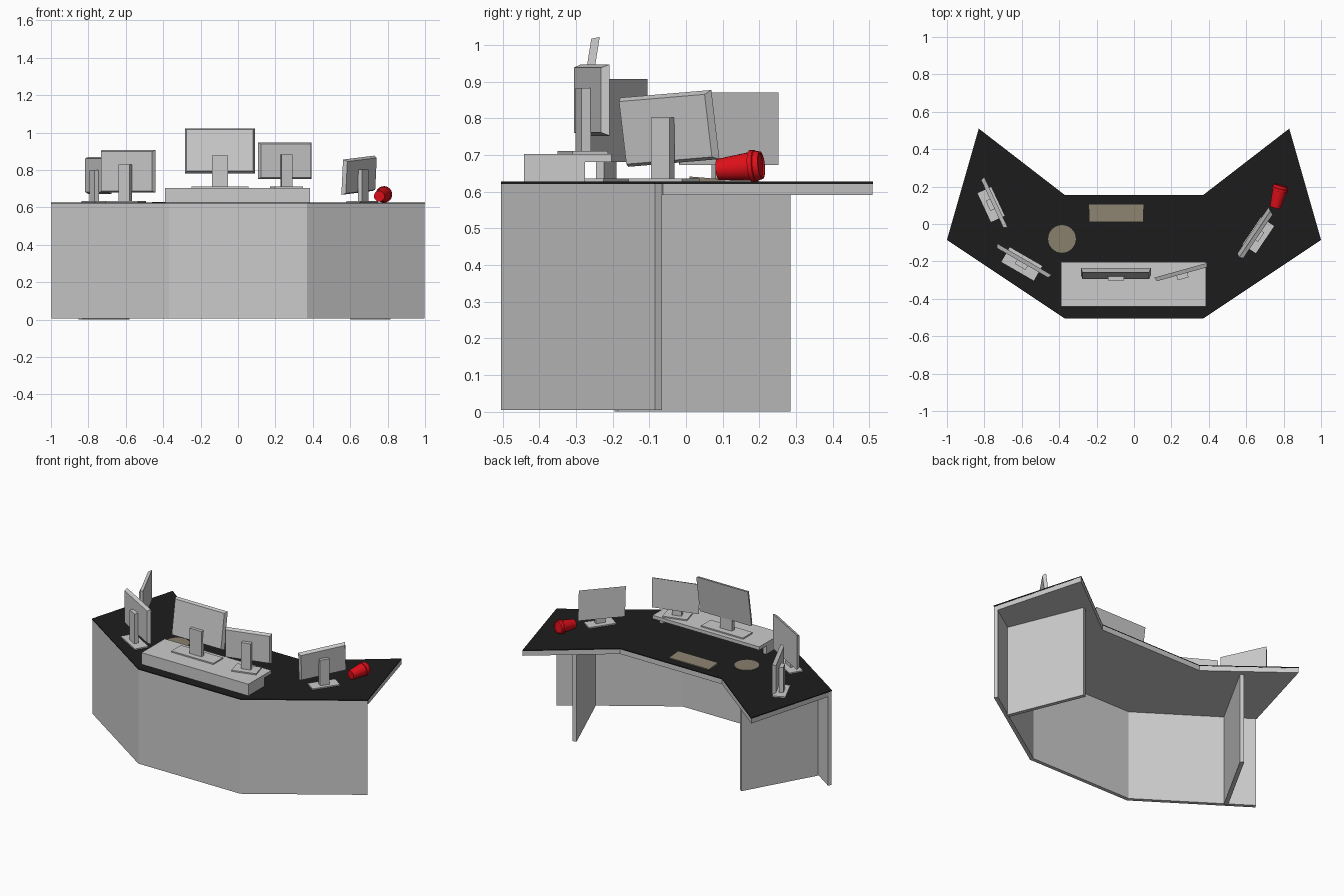
import bpy, bmesh, math
from mathutils import Matrix, Vector

if "Cube" in bpy.data.objects:
    bpy.data.objects.remove(bpy.data.objects["Cube"])


def material(name, rgb):
    m = bpy.data.materials.new(name)
    m.diffuse_color = (*rgb, 1)
    m.use_nodes = True
    m.node_tree.nodes["Principled BSDF"].inputs["Base Color"].default_value = m.diffuse_color
    return m


BLACK = material("black_top", (0.012, 0.012, 0.012))
TAN = material("tan", (0.25, 0.215, 0.155))
RED = material("red", (0.75, 0.005, 0.01))


def finish(name, bm, mat=None, matrix=None):
    bmesh.ops.recalc_face_normals(bm, faces=bm.faces)
    me = bpy.data.meshes.new(name)
    bm.to_mesh(me)
    bm.free()
    ob = bpy.data.objects.new(name, me)
    bpy.context.collection.objects.link(ob)
    if mat:
        me.materials.append(mat)
    if matrix:
        ob.matrix_world = matrix
    return ob


def prism(name, outline, z0, z1, mat=None):
    bm = bmesh.new()
    low = [bm.verts.new((x, y, z0)) for x, y in outline]
    high = [bm.verts.new((x, y, z1)) for x, y in outline]
    bm.faces.new(low)
    bm.faces.new(high)
    n = len(outline)
    for i in range(n):
        j = (i + 1) % n
        bm.faces.new((low[i], low[j], high[j], high[i]))
    return finish(name, bm, mat)


def box(name, lo, hi, matrix=None, mat=None, back_inset=0):
    bm = bmesh.new()
    bmesh.ops.create_cube(bm, size=1)
    mid = [(a + b) / 2 for a, b in zip(lo, hi)]
    size = [b - a for a, b in zip(lo, hi)]
    for v in bm.verts:
        back = v.co.y < 0
        v.co = Vector([m + c * s for m, c, s in zip(mid, v.co, size)])
        if back and back_inset:   # taper the rear face of a screen
            v.co.x -= math.copysign(back_inset, v.co.x - mid[0])
            v.co.z -= math.copysign(back_inset, v.co.z - mid[2])
    return finish(name, bm, mat, matrix)


def mirrored(pts):
    return pts + [(-x, y) for x, y in reversed(pts)]


# Desk top: black sheet over a grey slab
prism("desk_surface", mirrored([(0.37, 0.155), (0.83, 0.51), (1.0, -0.085), (0.37, -0.505)]),
      0.621, 0.627, BLACK)
prism("desk_slab", mirrored([(0.37, 0.155), (0.83, 0.508), (0.99, -0.063), (0.363, -0.481)]),
      0.59, 0.621)

# Folded front panel
outer = [(-0.998, -0.085), (-0.37, -0.505), (0.37, -0.505), (0.998, -0.085)]
inner = [(0.985, -0.065), (0.363, -0.481), (-0.363, -0.481), (-0.985, -0.065)]
prism("front_panel", outer + inner, 0.005, 0.621)


# Side support panels
def board(name, a, b, t, z0, z1):
    a, b = Vector(a), Vector(b)
    d = (b - a).normalized()
    n = Vector((-d.y, d.x)) * t / 2
    prism(name, [a + n, b + n, b - n, a - n], z0, z1)


board("left_support", (-0.592, 0.278), (-0.842, -0.168), 0.025, 0, 0.59)
board("right_support", (0.612, 0.28), (0.805, -0.19), 0.025, 0, 0.59)

# Monitor riser: front board, shelf, two side boards
box("riser_front", (-0.39, -0.442, 0.627), (0.385, -0.4, 0.703))
box("riser_shelf", (-0.39, -0.4, 0.681), (0.385, -0.203, 0.703))
for side, x in (("left", -0.39), ("right", 0.36)):
    box("riser_%s_side" % side, (x, -0.4, 0.627), (x + 0.025, -0.275, 0.681))


# Monitors: screen faces local +y, stand behind it
def monitor(name, pos, w, z0, z1, angle, base, neck, floor, tilt=0, roll=0):
    spin = Matrix.Translation((*pos, 0)) @ Matrix.Rotation(math.radians(angle), 4, 'Z')
    zc, h = (z0 + z1) / 2, (z1 - z0) / 2
    lean = (spin @ Matrix.Translation((0, 0, zc))
            @ Matrix.Rotation(math.radians(roll), 4, 'Y')
            @ Matrix.Rotation(math.radians(tilt), 4, 'X'))
    box(name + "_screen", (-w / 2, -0.011, -h), (w / 2, 0.011, h), lean, back_inset=0.009)
    bw, bd, by = base
    nw, top = neck
    box(name + "_base", (-bw / 2, by - bd / 2, floor), (bw / 2, by + bd / 2, floor + 0.008), spin)
    box(name + "_neck", (-nw / 2, -0.036, floor + 0.008), (nw / 2, -0.01, top), spin)


monitor("center_monitor", (-0.097, -0.265), 0.375, 0.783, 1.025, 0,
        (0.305, 0.1, -0.02), (0.085, 0.877), 0.703, tilt=-9)
monitor("right_center_monitor", (0.253, -0.258), 0.295, 0.752, 0.947, 15.5,
        (0.155, 0.1, -0.025), (0.06, 0.882), 0.703)
monitor("left_monitor", (-0.591, -0.198), 0.335, 0.68, 0.907, -30,
        (0.2, 0.09, -0.018), (0.066, 0.83), 0.627)
monitor("far_left_monitor", (-0.748, 0.112), 0.298, 0.673, 0.87, -65,
        (0.17, 0.08, -0.018), (0.06, 0.8), 0.627)
monitor("far_right_monitor", (0.65, -0.05), 0.3, 0.676, 0.866, 56,
        (0.175, 0.085, -0.018), (0.06, 0.802), 0.627, tilt=6, roll=-4)

# Keyboard (wedge) and round mat
key = box("keyboard", (-0.24, 0.01, 0.627), (0.05, 0.105, 0.633), mat=TAN)
for v in key.data.vertices:
    if v.co.z > 0.63 and v.co.y < 0.05:
        v.co.z = 0.641
circle = [(-0.385 + 0.074 * math.cos(math.tau * i / 32), -0.08 + 0.074 * math.sin(math.tau * i / 32))
          for i in range(32)]
prism("round_mat", circle, 0.627, 0.63, TAN)

# Cup lying on its side, lathed profile (radius, height along axis)
profile = [(0.029, 0), (0.039, 0.092), (0.044, 0.093), (0.044, 0.105), (0.041, 0.107),
           (0.038, 0.122), (0.033, 0.122), (0.033, 0.118)]
bm = bmesh.new()
SIDES = 24
rings = [[bm.verts.new((r * math.cos(math.tau * i / SIDES), r * math.sin(math.tau * i / SIDES), z))
          for i in range(SIDES)] for r, z in profile]
for a, b in zip(rings, rings[1:]):
    for i in range(SIDES):
        j = (i + 1) % SIDES
        bm.faces.new((a[i], a[j], b[j], b[i]))
bm.faces.new(rings[0])
bm.faces.new(rings[-1])
axis = Vector((0.032, 0.12, 0.012))
cup = finish("fallen_cup", bm, RED, Matrix.Translation((0.755, 0.088, 0.66))
             @ axis.to_track_quat('Z', 'Y').to_matrix().to_4x4())
bpy.context.view_layer.objects.active = cup
cup.select_set(True)
bpy.ops.object.shade_smooth_by_angle(angle=math.radians(30))
